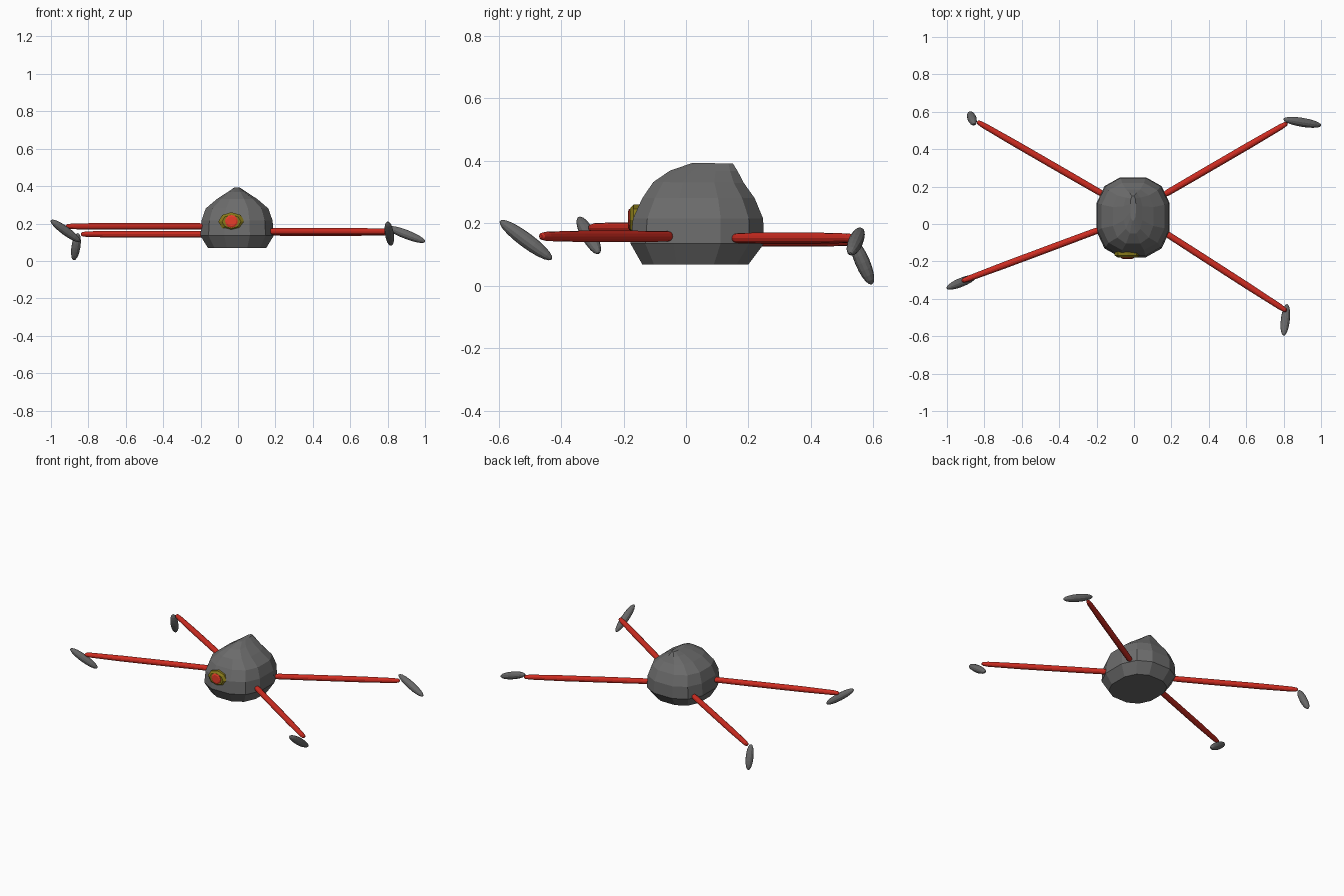
import bpy, bmesh, math
from mathutils import Vector

if "Cube" in bpy.data.objects:
    bpy.data.objects.remove(bpy.data.objects["Cube"])


def material(name, rgb):
    m = bpy.data.materials.new(name)
    m.diffuse_color = (*rgb, 1)
    m.use_nodes = True
    m.node_tree.nodes["Principled BSDF"].inputs["Base Color"].default_value = m.diffuse_color
    return m


GREY = material("stone grey", (0.15, 0.15, 0.15))
FOOT = material("foot grey", (0.14, 0.14, 0.14))
RED = material("leg red", (0.62, 0.025, 0.015))
OLIVE = material("eye olive", (0.24, 0.19, 0.01))
PUPIL = material("pupil red", (0.9, 0.05, 0.025))


def loft(name, rings, mat):
    """Skin a list of equal-length point rings and cap both ends."""
    bm = bmesh.new()
    loops = [[bm.verts.new(p) for p in ring] for ring in rings]
    n = len(loops[0])
    for a, b in zip(loops, loops[1:]):
        for i in range(n):
            bm.faces.new((a[i], a[(i + 1) % n], b[(i + 1) % n], b[i]))
    bm.faces.new(loops[0][::-1])
    bm.faces.new(loops[-1])
    bmesh.ops.recalc_face_normals(bm, faces=bm.faces)
    me = bpy.data.meshes.new(name)
    bm.to_mesh(me)
    bm.free()
    me.materials.append(mat)
    ob = bpy.data.objects.new(name, me)
    bpy.context.collection.objects.link(ob)
    return ob


def spindle(name, start, end, radius, profile, mat, sides=12, squash=1.0):
    """Turned shape between two points; profile holds (fraction along, fraction of radius)."""
    start, end = Vector(start), Vector(end)
    axis = end - start
    side = axis.cross(Vector((0, 0, 1)))
    if side.length < 1e-4:
        side = Vector((1, 0, 0))
    side.normalize()
    up = side.cross(axis).normalized()
    rings = []
    for t, r in profile:
        rings.append([start + axis * t + radius * r *
                      (side * math.cos(k * math.tau / sides) + up * squash * math.sin(k * math.tau / sides))
                      for k in range(sides)])
    return loft(name, rings, mat)


# Boulder body: rounded sections (height, half width, front y, back y) up to a short ridge
def sgnpow(v, p):
    return math.copysign(abs(v) ** p, v)


sections = [(0.068, 0.155, -0.14, 0.20), (0.135, 0.196, -0.178, 0.25),
            (0.215, 0.19, -0.17, 0.247), (0.28, 0.168, -0.14, 0.22),
            (0.33, 0.108, -0.105, 0.185), (0.368, 0.05, -0.05, 0.165),
            (0.392, 0.015, 0.02, 0.15)]
body_rings = []
for z, hw, y0, y1 in sections:
    ring = []
    for k in range(12):
        a = math.tau * (k + 0.5) / 12
        x = sgnpow(math.cos(a), 0.8) / 0.973 * hw - 0.005
        y = (y0 + y1) / 2 + sgnpow(math.sin(a), 0.8) / 0.973 * (y1 - y0) / 2
        ring.append((x, y, z + (0.008 * (0.1 - y) if z > 0.3 else 0)))
    body_rings.append(ring)
loft("body", body_rings, GREY)

# Eye socket with a raised pupil, on the front
spindle("eye", (-0.035, -0.13, 0.21), (-0.035, -0.18, 0.21), 0.07,
        [(0, 1), (0.75, 1), (1, 0.72)], OLIVE, 8, 0.72)
spindle("pupil", (-0.035, -0.178, 0.212), (-0.035, -0.186, 0.212), 0.034,
        [(0, 1), (0.5, 1), (1, 0.75)], PUPIL, 12)

# Straight legs with rounded ends, each with a slanted pebble foot
leg_profile = [(0, 0.35), (0.008, 0.7), (0.05, 0.95), (0.3, 1), (0.7, 1),
               (0.95, 0.85), (0.99, 0.65), (1, 0.3)]
foot_profile = [(0.5 - 0.5 * math.cos(math.pi * i / 10),
                 max(0.12, math.sin(math.pi * i / 10) ** 0.9)) for i in range(11)]
limbs = {
    "back_right": ((0.15, 0.15, 0.152), (0.82, 0.54, 0.152), (0.80, 0.56, 0.18), (1.0, 0.527, 0.103)),
    "front_right": ((0.155, -0.04, 0.158), (0.815, -0.465, 0.158), (0.818, -0.43, 0.085), (0.80, -0.595, 0.207)),
    "front_left": ((-0.17, -0.025, 0.185), (-0.92, -0.305, 0.185), (-0.845, -0.28, 0.105), (-1.0, -0.343, 0.217)),
    "back_left": ((-0.15, 0.15, 0.143), (-0.838, 0.547, 0.143), (-0.855, 0.535, 0.147), (-0.878, 0.595, 0.005)),
}
for name, (hip, ankle, heel, toe) in limbs.items():
    spindle(name + "_leg", hip, ankle, 0.018, leg_profile, RED)
    spindle(name + "_foot", heel, toe, 0.024, foot_profile, FOOT)
